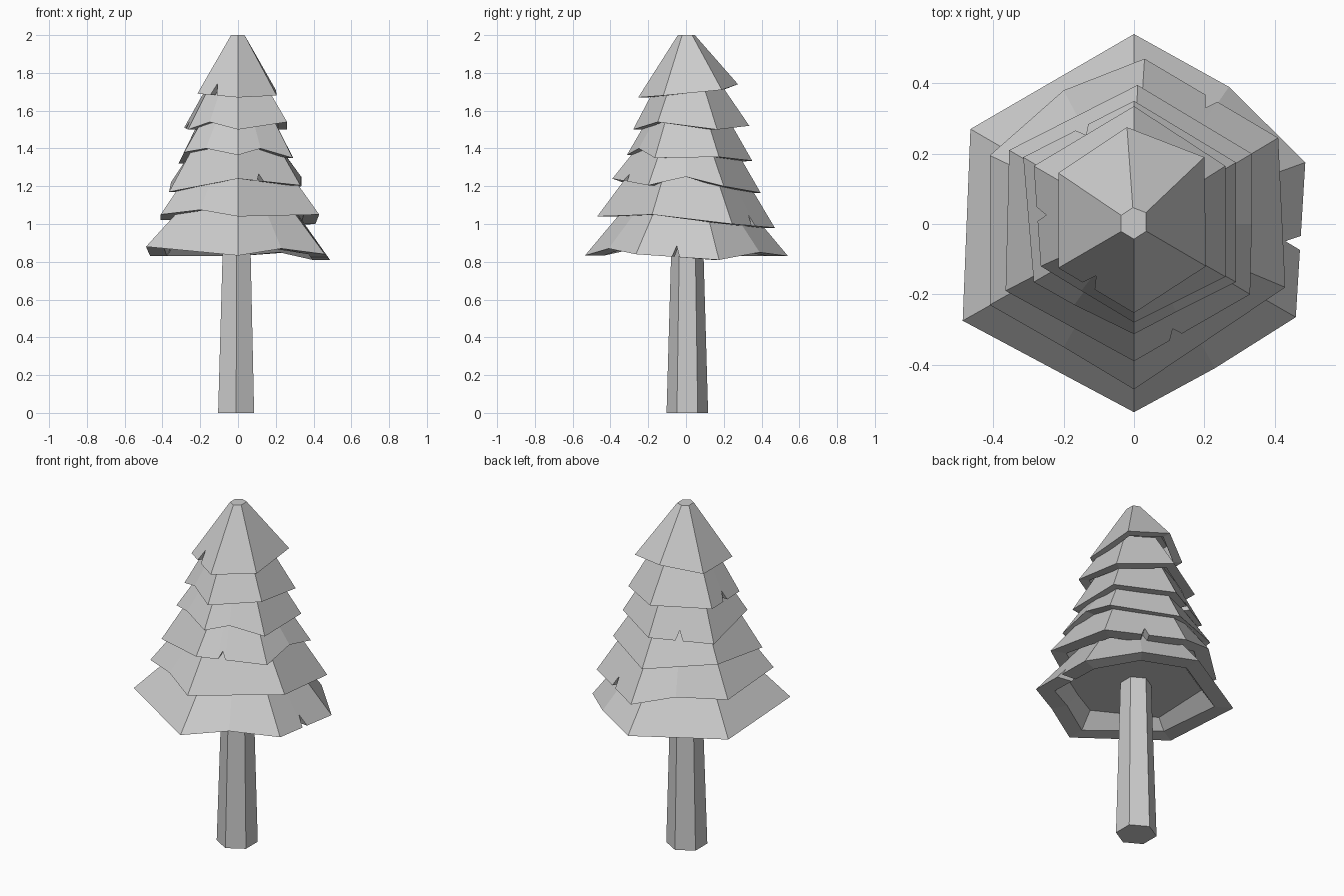
import bpy, bmesh, math
from mathutils import Vector

if "Cube" in bpy.data.objects:
    bpy.data.objects.remove(bpy.data.objects["Cube"])


def loft(name, rings):
    """Skin equal-length rings and cap both ends."""
    bm = bmesh.new()
    vs = [[bm.verts.new(p) for p in r] for r in rings]
    n = len(vs[0])
    for a, b in zip(vs, vs[1:]):
        for i in range(n):
            j = (i + 1) % n
            bm.faces.new((a[i], a[j], b[j], b[i]))
    bm.faces.new(vs[0])
    bm.faces.new(vs[-1])
    bmesh.ops.recalc_face_normals(bm, faces=bm.faces)
    me = bpy.data.meshes.new(name)
    bm.to_mesh(me)
    bm.free()
    ob = bpy.data.objects.new(name, me)
    bpy.context.collection.objects.link(ob)
    return ob


def hexagon(x, y, r, z):
    return [(x + r * math.sin(math.radians(60 * k)),
             y + r * math.cos(math.radians(60 * k)), z) for k in range(6)]


def tier(name, corners, top_z, scale, edge, t):
    """Hollow skirt of branches with one V notch cut in the given rim edge."""
    base = [Vector(c) for c in corners]
    a, b = base[edge], base[(edge + 1) % len(base)]
    w = 0.02 / (b - a).length
    cut = [a.lerp(b, t + d) for d in (-w, 0, w)]
    base[edge + 1:edge + 1] = cut
    top = [Vector((p.x * scale, p.y * scale, top_z)) for p in base]
    rim = [p.copy() for p in base]
    rim[edge + 2] = base[edge + 2].lerp(top[edge + 2], 0.2)
    inner = [Vector((p.x * 0.81, p.y * 0.81, p.z)) for p in rim]
    roof_z = max(c[2] for c in corners) + 0.045
    roof = [Vector((p.x * 0.68, p.y * 0.68, roof_z)) for p in base]
    loft(name, [top, rim, inner, roof])


# Trunk
loft("trunk", [hexagon(-0.01, 0.007, 0.11, 0), hexagon(-0.007, 0.007, 0.083, 0.94)])

# Branch skirts, rim corners running from the back round the left side
tier("branches_1", [(0, .54, .83), (-.465, .27, .83), (-.487, -.275, .88),
                    (0, -.535, .833), (.23, -.41, .87), (.46, -.265, .84),
                    (.487, .175, .81), (.27, .39, .85)], 1.12, .55, 5, .48)
tier("branches_2", [(.03, .47, .98), (-.2, .38, 1.05), (-.41, .195, 1.02),
                    (-.41, -.23, 1.05), (-.2, -.35, 1.075), (0, -.47, 1.04),
                    (.43, -.18, 1.05), (.41, .245, 1.0)], 1.28, .62, 7, .5)
tier("branches_3", [(.01, .395, 1.165), (-.355, .21, 1.22), (-.365, -.19, 1.17),
                    (0, -.39, 1.24), (.33, -.2, 1.205), (.335, 0, 1.25),
                    (.335, .2, 1.2)], 1.42, .63, 3, .36)
tier("branches_4", [(0, .35, 1.335), (-.315, .19, 1.32), (-.285, -.165, 1.38),
                    (-.17, -.23, 1.4), (0, -.313, 1.365), (.12, -.25, 1.4),
                    (.29, -.165, 1.35), (.29, .175, 1.355)], 1.58, .6, 0, .47)
tier("branches_5", [(0, .335, 1.52), (-.285, .165, 1.51), (-.265, -.12, 1.5),
                    (-.15, -.19, 1.54), (0, -.28, 1.5), (.26, -.15, 1.54),
                    (.26, .165, 1.5)], 1.75, .53, 1, .48)
tier("treetop", [(-.02, .275, 1.74), (-.215, .145, 1.69), (-.215, -.125, 1.69),
                 (0, -.253, 1.67), (.205, -.12, 1.68), (.2, .19, 1.71)],
     2.0, .17, 2, .4)
